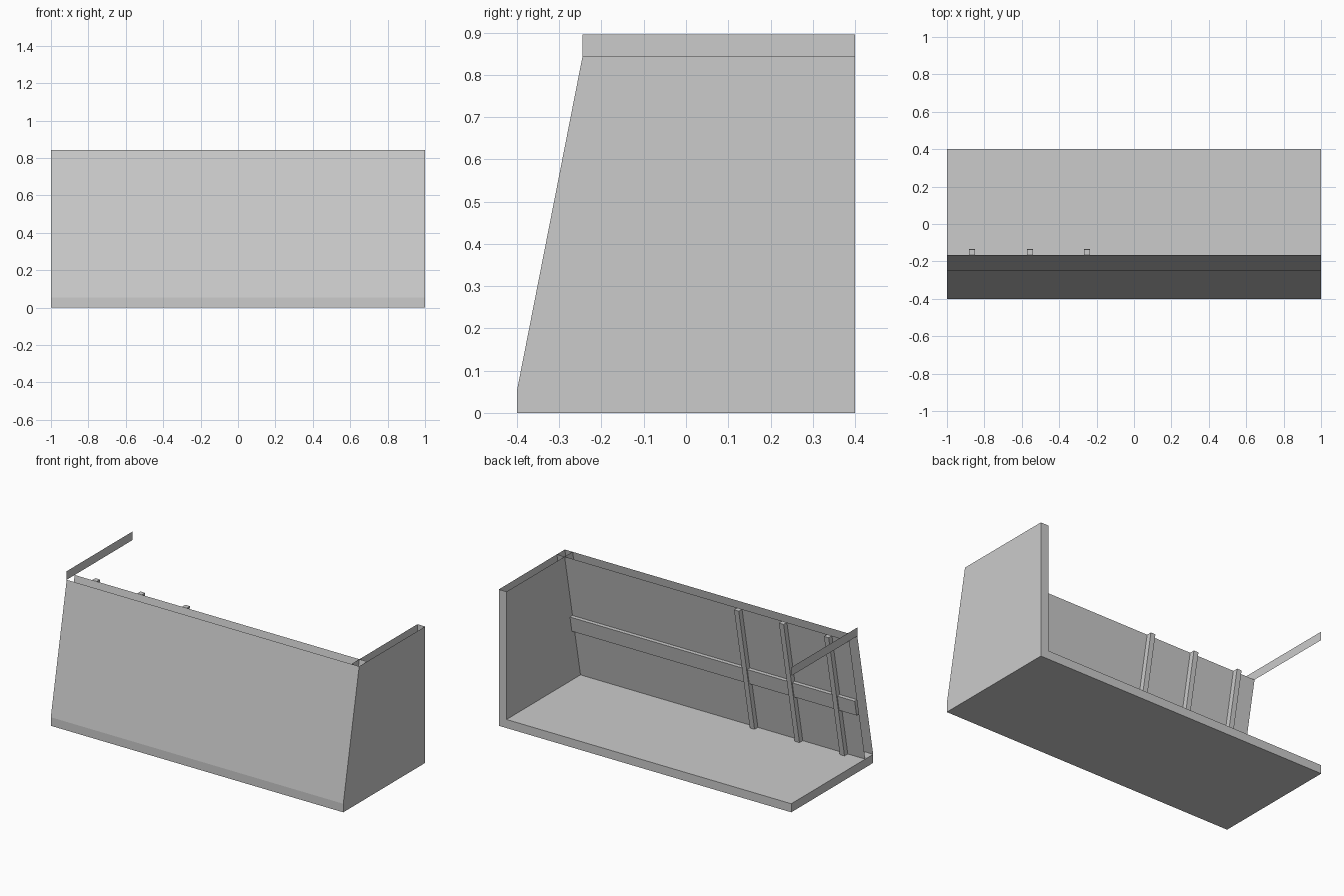
import bpy

if "Cube" in bpy.data.objects:
    bpy.data.objects.remove(bpy.data.objects["Cube"])

T, H = 0.053, 0.843           # wall thickness, wall height
SLOPE = 0.155 / (H - T)       # backward lean of the front wall


def lean(z, offset=0.0):
    """y of the leaning front wall at height z."""
    return -0.4 + offset + (z - T) * SLOPE


def make(name, verts, faces):
    me = bpy.data.meshes.new(name)
    me.from_pydata(verts, [], faces)
    me.update()
    ob = bpy.data.objects.new(name, me)
    bpy.context.collection.objects.link(ob)
    return ob


def sheet(name, verts):
    return make(name, verts, [tuple(range(len(verts)))])


def prism(name, profile, x0, x1):
    """Closed solid: a (y, z) profile extruded along x."""
    n = len(profile)
    verts = [(x, y, z) for x in (x0, x1) for y, z in profile]
    faces = [tuple(range(n))[::-1], tuple(range(n, 2 * n))]
    faces += [(i, (i + 1) % n, (i + 1) % n + n, i + n) for i in range(n)]
    return make(name, verts, faces)


def leaning_bar(name, x0, x1, z0, z1, depth):
    """Bar lying against the inner skin of the front wall."""
    back = 0.078
    return prism(name, [(lean(z0, back), z0), (lean(z0, back + depth), z0),
                        (lean(z1, back + depth), z1), (lean(z1, back), z1)], x0, x1)


# floor slab
prism("floor_slab", [(-0.4, 0), (0.4, 0), (0.4, T), (-0.4, T)], -1, 1)

# front wall: two parallel skins, open along the top and left end
sheet("front_wall_outer_skin", [(-1, lean(T), T), (1, lean(T), T),
                                (1, lean(H), H), (-1, lean(H), H)])
sheet("front_wall_inner_skin", [(1, lean(T, 0.078), T), (-1, lean(T, 0.078), T),
                                (-1, lean(H, 0.078), H), (1, lean(H, 0.078), H)])

# right wall: outer skin, inner skin and back edge, open along the top
side = [(-0.4, T), (0.4, T), (0.4, H), (lean(H), H)]
sheet("side_wall_outer_skin", [(1, -0.4, 0), (1, 0.4, 0)] + [(1, y, z) for y, z in side[1:]] + [(1, -0.4, T)])
sheet("side_wall_inner_skin", [(1 - T, y, z) for y, z in reversed(side)])
sheet("side_wall_back_edge", [(1, 0.4, 0), (1 - T, 0.4, 0), (1 - T, 0.4, H), (1, 0.4, H)])

# thin upright strip at the open left end
sheet("left_top_strip", [(-1, 0.4, H), (-1, lean(H), H),
                         (-1, lean(H), H + T), (-1, 0.4, H + T)])

# framing on the inside of the front wall
leaning_bar("cross_rail", -1, 1 - T, 0.355, 0.45, 0.025)
for i, x in enumerate((-0.865, -0.557, -0.25)):
    leaning_bar(f"stud_{i + 1}", x - 0.016, x + 0.016, T, H, 0.032)
